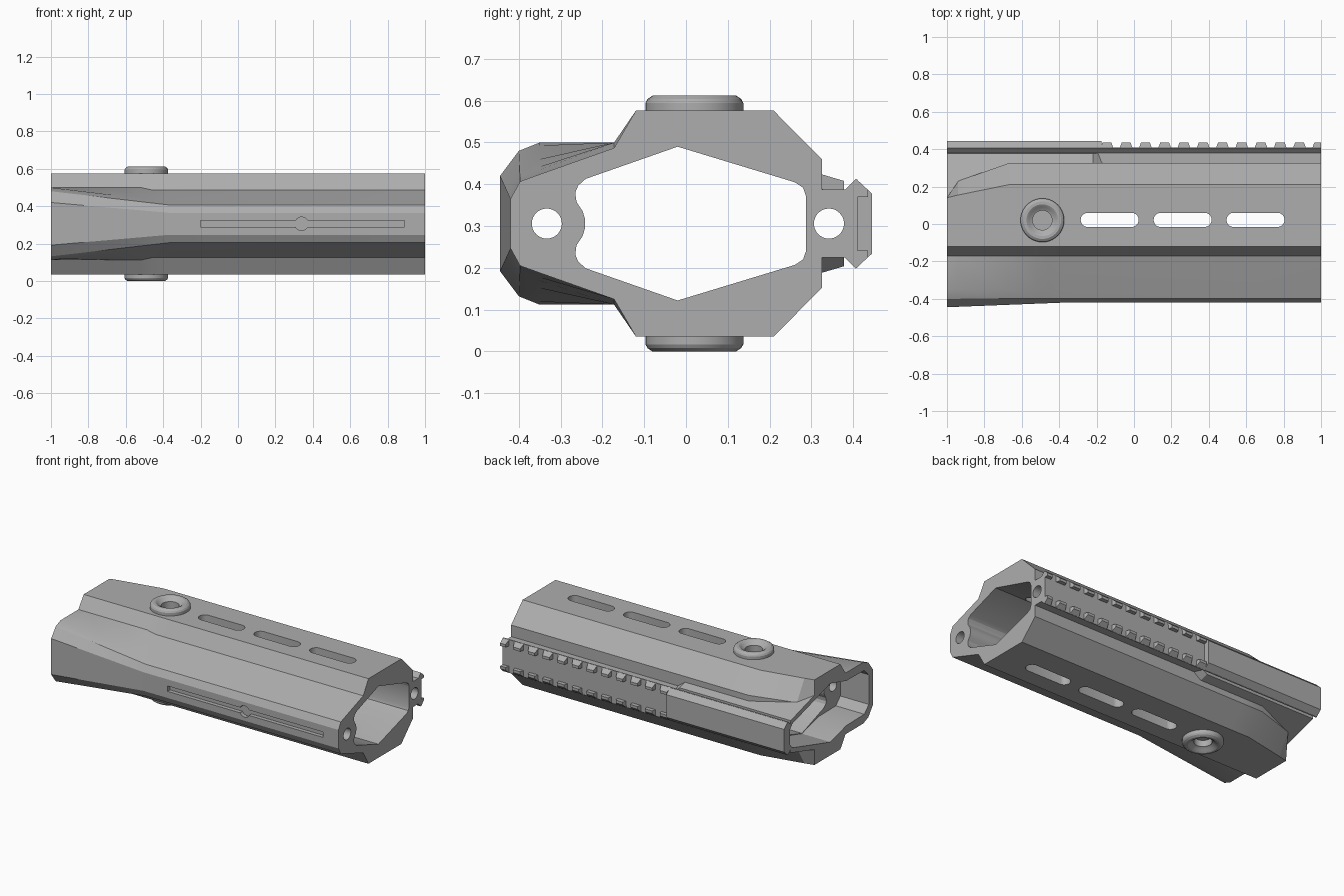
import bpy, bmesh, math
from mathutils import Matrix

AXIS = 0.306  # height of the long centre line

cube = bpy.data.objects.get("Cube")
if cube:
    bpy.data.objects.remove(cube, do_unlink=True)

grey = bpy.data.materials.new("matte grey")
grey.use_nodes = True
colour = (0.42, 0.42, 0.42, 1)
grey.diffuse_color = colour
grey.node_tree.nodes["Principled BSDF"].inputs["Base Color"].default_value = colour


def finish(name, bm):
    bmesh.ops.recalc_face_normals(bm, faces=bm.faces)
    mesh = bpy.data.meshes.new(name)
    bm.to_mesh(mesh)
    bm.free()
    mesh.materials.append(grey)
    ob = bpy.data.objects.new(name, mesh)
    bpy.context.collection.objects.link(ob)
    return ob


def mirrored(half):
    """Close a (y, z) half outline by reflecting it below the axis."""
    return half + [(y, 2 * AXIS - z) for y, z in reversed(half)]


def loft(name, sections):
    """Skin a list of (x, outline) sections and cap both ends."""
    bm = bmesh.new()
    rings = [[bm.verts.new((x, y, z)) for y, z in pts] for x, pts in sections]
    n = len(rings[0])
    for a, b in zip(rings, rings[1:]):
        for i in range(n):
            j = (i + 1) % n
            bm.faces.new((a[i], a[j], b[j], b[i]))
    bm.faces.new(rings[0])
    bm.faces.new(rings[-1])
    return finish(name, bm)


def prism(name, x0, x1, pts):
    return loft(name, [(x0, pts), (x1, pts)])


def cylinder(name, radius, depth, matrix, stretch=0):
    """Round cutter; stretch pulls its two halves apart along x."""
    bm = bmesh.new()
    bmesh.ops.create_cone(bm, cap_ends=True, segments=32, radius1=radius,
                          radius2=radius, depth=depth)
    for v in bm.verts:
        v.co.x += math.copysign(stretch, v.co.x)
    bmesh.ops.transform(bm, matrix=matrix, verts=bm.verts)
    return finish(name, bm)


def combine(target, tool, operation):
    mod = target.modifiers.new("combine", 'BOOLEAN')
    mod.operation = operation
    mod.solver = 'EXACT'
    mod.object = tool
    bpy.context.view_layer.objects.active = target
    bpy.ops.object.modifier_apply(modifier=mod.name)
    bpy.data.objects.remove(tool, do_unlink=True)


def mix(a, b, t):
    return tuple(p + (q - p) * t for p, q in zip(a, b))


# Outer shell: flared grip at one end, tapered rear shoulders
def body_section(x, top_y=0.21, side=(0.325, 0.46)):
    flare = min(1, max(0, (-0.37 - x) / 0.63))
    valley = min(1, max(0, (-0.46 - x) / 0.06))
    return x, mirrored([
        mix((-0.42, 0.365), (-0.445, 0.42), flare),
        mix((-0.397, 0.407), (-0.40, 0.48), flare),
        mix((-0.35, 0.424), (-0.35, 0.50), flare),
        mix((-0.172, 0.487), (-0.172, 0.50), valley),
        (-0.12, 0.576), (top_y, 0.576), side])


body = loft("handguard_body", [
    body_section(1), body_section(-0.37), body_section(-0.46),
    body_section(-0.52), body_section(-0.67),
    body_section(-0.94, 0.155, (0.23, 0.45)),
    body_section(-1, 0.14, (0.142, 0.478))])

# Rear wall around the bore, then the accessory rail
wall = mirrored([(-0.05, 0.535), (0.378, 0.408)])
combine(body, loft("rear_wall", [
    (-1, wall), (-0.22, wall),
    (-0.17, mirrored([(-0.05, 0.52), (0.378, 0.37)]))]), 'UNION')
combine(body, prism("rail_base", -1, 1, mirrored(
    [(0.30, 0.387), (0.38, 0.387), (0.406, 0.413), (0.41, 0.411)])), 'UNION')
combine(body, prism("plain_rail", -1, -0.175, mirrored(
    [(0.30, 0.387), (0.38, 0.387), (0.406, 0.413), (0.445, 0.378)])), 'UNION')

# Bore with a rounded rib along its front
bore = mirrored([(-0.242, AXIS + 0.012), (-0.247, 0.335), (-0.262, 0.358),
                 (-0.265, 0.38), (-0.258, 0.397), (-0.24, 0.413), (-0.02, 0.49),
                 (0.26, 0.405), (0.28, 0.392), (0.287, 0.372)])
combine(body, prism("bore", -1.1, 1.1, bore), 'DIFFERENCE')
combine(body, prism("end_recess", -1.1, -0.8, mirrored(
    [(-0.405, 0.40), (-0.36, 0.445), (-0.18, 0.448), (-0.02, 0.492),
     (0.36, 0.383), (0.385, 0.355)])), 'DIFFERENCE')

# Lengthwise round holes
for y in (-0.333, 0.342):
    turn = Matrix.Translation((0, y, AXIS)) @ Matrix.Rotation(math.pi / 2, 4, 'Y')
    combine(body, cylinder("long_hole", 0.036, 2.3, turn), 'DIFFERENCE')

# Rounded vent slots through top and bottom
for x in (-0.13, 0.26, 0.65):
    place = Matrix.Translation((x, 0.022, AXIS))
    combine(body, cylinder("vent_slot", 0.038, 1, place, 0.117), 'DIFFERENCE')

# Shallow front groove with a round centre
combine(body, prism("groove", -0.2, 0.89, mirrored(
    [(-0.5, 0.323), (-0.395, 0.323)])), 'DIFFERENCE')
turn = Matrix.Translation((0.34, -0.45, AXIS)) @ Matrix.Rotation(math.pi / 2, 4, 'X')
combine(body, cylinder("groove_centre", 0.036, 0.11, turn), 'DIFFERENCE')

# Sockets under the round mounts
for z in (0.575, 2 * AXIS - 0.575):
    combine(body, cylinder("socket", 0.054, 0.06,
                           Matrix.Translation((-0.49, 0.02, z))), 'DIFFERENCE')

# Two rows of rail teeth
for row, flip in (("upper", False), ("lower", True)):
    bm = bmesh.new()
    outline = [(0.40, 0.37), (0.435, 0.37), (0.435, 0.387), (0.407, 0.413), (0.40, 0.407)]
    if flip:
        outline = [(y, 2 * AXIS - z) for y, z in outline]
    for k in range(12):
        cx = -0.145 + 0.103 * k
        ends = [[bm.verts.new((min(1, cx + s * (0.034 if y < 0.42 else 0.024)), y, z))
                 for y, z in outline] for s in (-1, 1)]
        for i in range(5):
            j = (i + 1) % 5
            bm.faces.new((ends[0][i], ends[0][j], ends[1][j], ends[1][i]))
        for end in ends:
            bm.faces.new(end)
    finish(row + "_rail_teeth", bm)

# Round sling mounts, turned from a profile
profile = [(0, -0.036), (0.117, -0.036), (0.117, 0.018), (0.112, 0.027),
           (0.10, 0.035), (0.085, 0.035), (0.072, 0.027), (0.06, 0.015),
           (0.052, 0.012), (0.052, -0.028), (0, -0.028)]
mounts = []
for name, sign in (("top_mount", 1), ("bottom_mount", -1)):
    bm = bmesh.new()
    verts = [bm.verts.new((r, 0, h)) for r, h in profile]
    edges = [bm.edges.new(pair) for pair in zip(verts, verts[1:])]
    bmesh.ops.spin(bm, geom=verts + edges, cent=(0, 0, 0), axis=(0, 0, 1),
                   angle=math.tau, steps=40)
    bmesh.ops.remove_doubles(bm, verts=bm.verts, dist=0.0005)
    for v in bm.verts:
        v.co = (v.co.x - 0.49, v.co.y + 0.02, AXIS + sign * (v.co.z + 0.271))
    mounts.append(finish(name, bm))

# Soft shading on curved parts, crisp edges elsewhere
bpy.context.view_layer.update()
bpy.ops.object.select_all(action='DESELECT')
for ob in [body] + mounts:
    ob.select_set(True)
bpy.context.view_layer.objects.active = body
bpy.ops.object.shade_smooth_by_angle(angle=math.radians(25))
